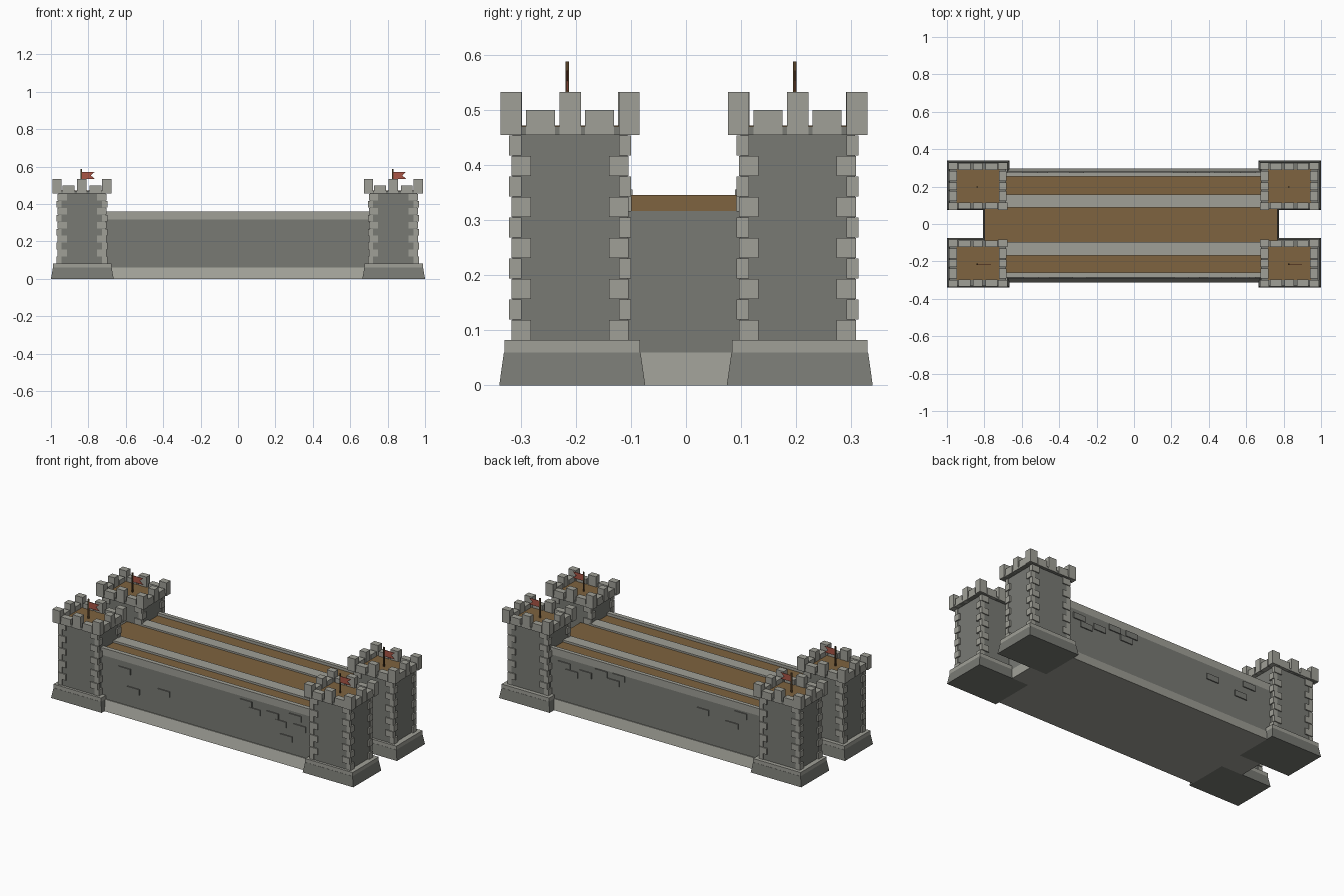
import bpy, bmesh

if "Cube" in bpy.data.objects:
    bpy.data.objects.remove(bpy.data.objects["Cube"])


def material(name, rgb):
    m = bpy.data.materials.new(name)
    m.diffuse_color = (*rgb, 1)
    m.use_nodes = True
    m.node_tree.nodes["Principled BSDF"].inputs["Base Color"].default_value = m.diffuse_color
    return m


STONE = material("dark_stone", (0.19, 0.195, 0.175))
LIGHT = material("light_stone", (0.35, 0.35, 0.31))
WOOD = material("planks", (0.21, 0.125, 0.05))
POLE = material("dark_wood", (0.09, 0.05, 0.02))
RED = material("red_cloth", (0.40, 0.09, 0.06))


def add_frustum(bm, x, y, z, top=None):
    """Box from (min, max) ranges; top = (x range, y range) of the upper face."""
    tx, ty = top or (x, y)
    rings = []
    for (a, b), (c, d), h in ((x, y, z[0]), (tx, ty, z[1])):
        rings.append([bm.verts.new(p) for p in ((a, c, h), (b, c, h), (b, d, h), (a, d, h))])
    lo, hi = rings
    bm.faces.new(lo[::-1])
    bm.faces.new(hi)
    for i in range(4):
        j = (i + 1) % 4
        bm.faces.new((lo[i], lo[j], hi[j], hi[i]))


def build(name, boxes, mat):
    """One object made from a list of box ranges."""
    bm = bmesh.new()
    for b in boxes:
        add_frustum(bm, *b)
    return finish(name, bm, mat)


def finish(name, bm, mat):
    me = bpy.data.meshes.new(name)
    bm.to_mesh(me)
    bm.free()
    me.materials.append(mat)
    ob = bpy.data.objects.new(name, me)
    bpy.context.collection.objects.link(ob)
    return ob


def span(c, h):
    return (c - h, c + h)


def tower(tag, bx, by):
    # upper parts sit a touch off the plinth centre
    cx, cy = bx - 0.002, by - 0.004

    # battered plinth and its cap
    build("plinth_" + tag, [(span(bx, .1675), span(by, .1325), (0, .06),
                             (span(bx, .157), span(by, .124)))], STONE)
    build("plinth_cap_" + tag, [(span(bx, .157), span(by, .123), (.06, .082))], LIGHT)

    # shaft
    build("shaft_" + tag, [(span(cx, .126), span(cy, .104), (.08, .46))], STONE)

    # alternating corner stones
    stones, rows = [], 10
    h = (.455 - .082) / rows
    for k in range(rows):
        long_x = k % 2
        wx, wy = (.05, .022) if long_x else (.028, .036)
        ox, oy = (.131, .1105) if long_x else (.136, .1065)
        for sx in (-1, 1):
            for sy in (-1, 1):
                stones.append((span(cx + sx * (ox - wx / 2), wx / 2),
                               span(cy + sy * (oy - wy / 2), wy / 2),
                               (.082 + k * h, .082 + (k + 1) * h - .001)))
    build("corner_stones_" + tag, stones, LIGHT)

    # crown slab and plank floor
    build("crown_" + tag, [(span(cx, .151), span(cy, .121), (.455, .470))], STONE)
    build("tower_floor_" + tag, [(span(cx, .115), span(cy, .09), (.468, .472))], WOOD)

    # merlons: tall corners and middles, low ones between
    HX, HY = .1575, .1265
    merlons = []
    for sx in (-1, 1):
        for sy in (-1, 1):
            merlons.append((span(cx + sx * (HX - .0245), .0245),
                            span(cy + sy * (HY - .019), .019), (.455, .533)))
    for s in (-1, 1):
        for u, wx, wy, top in ((-.5, .0315, .0265, .5), (0, .0255, .0195, .533), (.5, .0315, .0265, .5)):
            merlons.append((span(cx + u * .144, wx), span(cy + s * (HY - .021), .018), (.455, top)))
            merlons.append((span(cx + s * (HX - .025), .021), span(cy + u * .107, wy), (.455, top)))
    build("merlons_" + tag, merlons, LIGHT)

    # flag pole and swallow-tail flag
    px, py = cx - .003, cy - .005
    build("flag_pole_" + tag, [(span(px, .004), span(py, .003), (.47, .588))], POLE)
    bm = bmesh.new()
    outline = ((0, .534), (.072, .534), (.05, .553), (.072, .572), (0, .572))
    f = bm.faces.new([bm.verts.new((px + x, py - .001, z)) for x, z in outline])
    ext = bmesh.ops.extrude_face_region(bm, geom=[f])
    bmesh.ops.translate(bm, vec=(0, .002, 0),
                        verts=[v for v in ext["geom"] if isinstance(v, bmesh.types.BMVert)])
    bmesh.ops.recalc_face_normals(bm, faces=bm.faces)
    finish("flag_" + tag, bm, RED)


for sx, xn in ((-1, "left"), (1, "right")):
    for sy, yn in ((-1, "front"), (1, "back")):
        tower(f"{yn}_{xn}", sx * .8325, sy * .2065)

# main wall body and sloped footing
build("wall_core", [((-.80, .768), (-.285, .276), (.05, .317))], STONE)
build("wall_footing", [((-.806, .774), (-.312, .297), (0, .06),
                        ((-.801, .769), (-.29, .281)))], LIGHT)

# central plank road and the two plank walkways
build("road", [((-.80, .768), (-.10, .092), (.317, .346))], WOOD)
build("walkways", [((-.71, .71), (-.262, -.165), (.317, .344)),
                   ((-.71, .71), (.152, .258), (.317, .344))], WOOD)

# parapets either side of each walkway
build("outer_parapets", [((-.71, .71), (-.285, -.259), (.317, .36)),
                         ((-.71, .71), (.253, .276), (.317, .36))], LIGHT)
build("inner_parapets", [((-.71, .71), (-.168, -.097), (.317, .356)),
                         ((-.71, .71), (.089, .157), (.317, .356))], LIGHT)

# scattered raised stones on the long faces
front = ((-.55, .265), (-.49, .16), (-.29, .20), (.254, .285), (.31, .25),
         (.43, .26), (.48, .225), (.58, .285), (.61, .23), (.52, .147))
back = ((.61, .277), (.56, .24), (.47, .26), (.365, .295), (.287, .26),
        (.25, .298), (-.306, .245), (-.557, .29), (-.50, .215))
build("front_wall_stones", [(span(x, .04), (-.291, -.28), span(z, .017)) for x, z in front], STONE)
build("back_wall_stones", [(span(x, .04), (.27, .282), span(z, .017)) for x, z in back], STONE)
